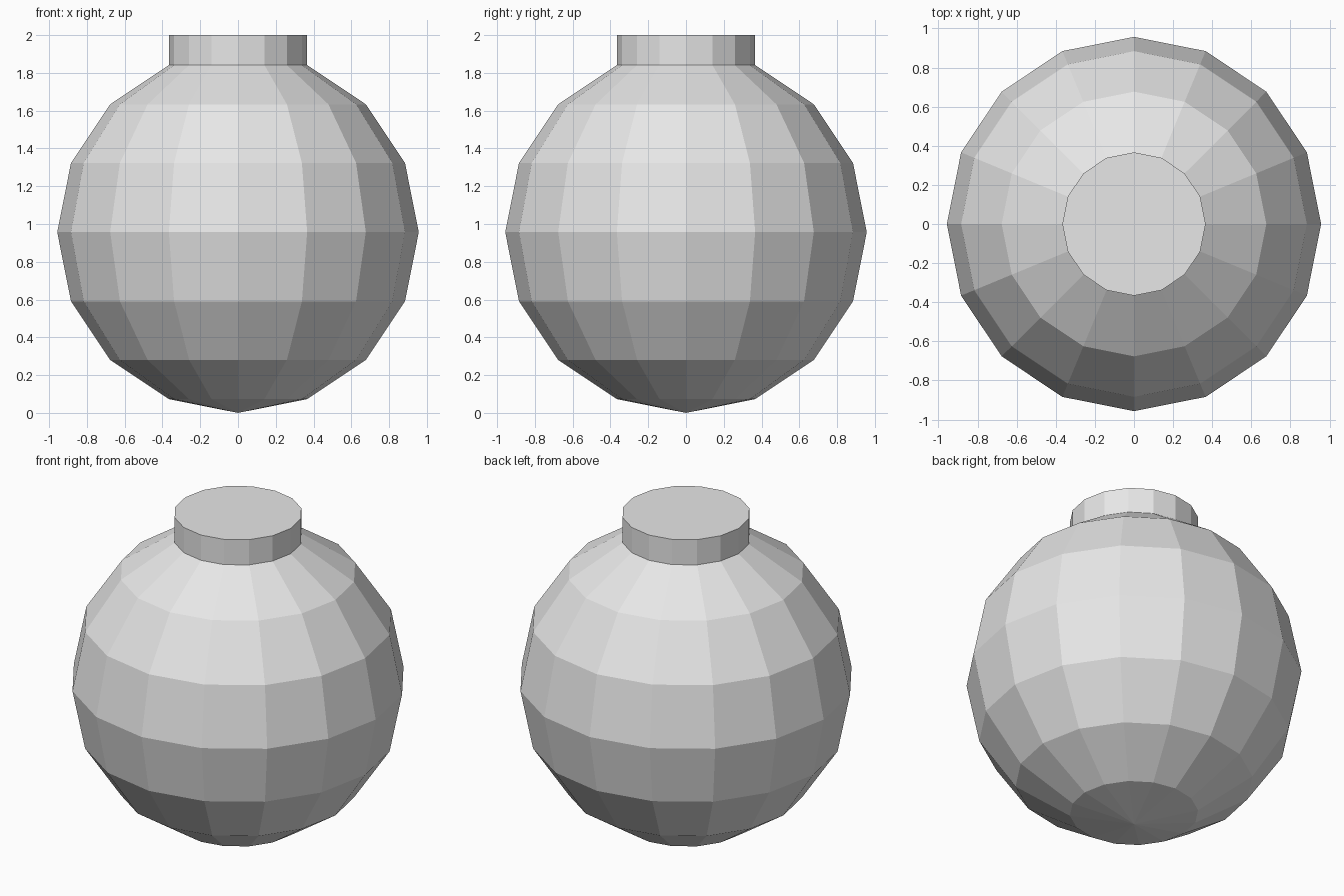
import bpy
import math

cube = bpy.data.objects.get("Cube")
if cube:
    bpy.data.objects.remove(cube, do_unlink=True)

SEGMENTS, RINGS = 16, 8
TOP = 2.0
RADIUS = 0.957

# Plain grey material
grey = bpy.data.materials.new("light_grey")
grey.use_nodes = True
colour = (0.8, 0.8, 0.8, 1)
grey.diffuse_color = colour
grey.node_tree.nodes["Principled BSDF"].inputs["Base Color"].default_value = colour


def ring(radius, z):
    """Points of one horizontal ring, with a corner on each axis."""
    steps = [2 * math.pi * i / SEGMENTS for i in range(SEGMENTS)]
    return [(radius * math.cos(a), radius * math.sin(a), z) for a in steps]


# Profile: faceted ball from just above the bottom point up to the neck, then the rim
tilts = [math.pi * i / RINGS for i in range(1, RINGS)]
profile = [(RADIUS * math.sin(t), RADIUS - RADIUS * math.cos(t)) for t in tilts]
profile.append((profile[-1][0], TOP))

verts = [p for r, z in profile for p in ring(r, z)]
verts.append((0, 0, 0))
bottom = len(verts) - 1

# Bottom fan, side quads and flat top of the neck
faces = []
for i in range(SEGMENTS):
    j = (i + 1) % SEGMENTS
    faces.append((bottom, j, i))
    for level in range(len(profile) - 1):
        low, high = level * SEGMENTS, (level + 1) * SEGMENTS
        faces.append((low + i, low + j, high + j, high + i))
faces.append(tuple(range(bottom - SEGMENTS, bottom)))

mesh = bpy.data.meshes.new("round_body_with_neck")
mesh.from_pydata(verts, [], faces)
mesh.materials.append(grey)
mesh.update()
body = bpy.data.objects.new("round_body_with_neck", mesh)
bpy.context.collection.objects.link(body)
